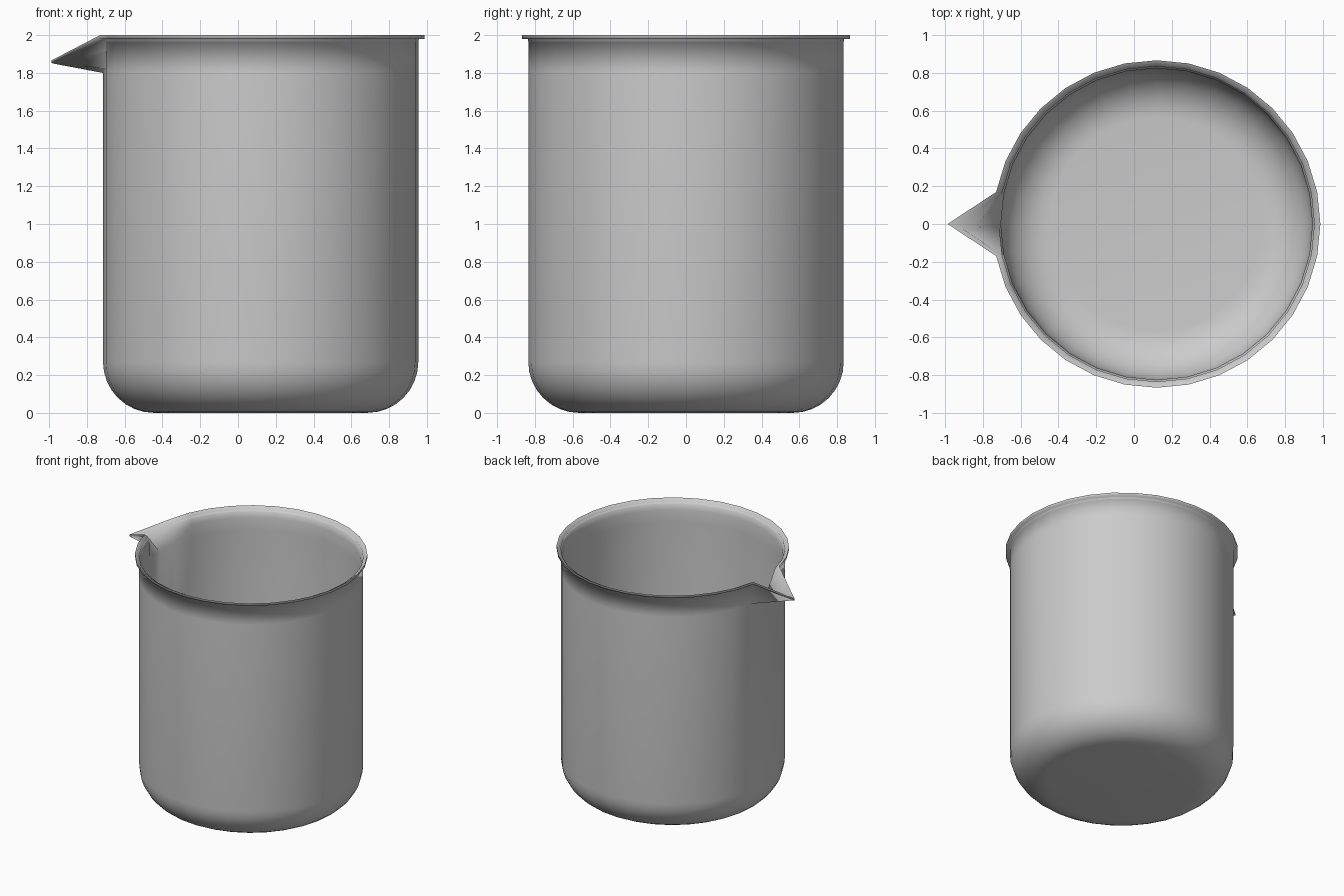
import bpy, bmesh, math

cube = bpy.data.objects.get("Cube")
if cube:
    bpy.data.objects.remove(cube, do_unlink=True)

SIDES = 32
CENTRE_X = 0.12
WALL, THICK, RIM = 0.835, 0.01, 0.867
ROUND = 0.27          # radius of the rounded base corner
STEPS = 8


def base_corner(inset):
    """Quarter round from the flat base up to the wall, as (radius, z)."""
    rad = ROUND - inset
    pts = []
    for k in range(STEPS + 1):
        a = math.pi / 2 * k / STEPS
        pts.append((WALL - ROUND + rad * math.sin(a), ROUND - rad * math.cos(a)))
    return pts


# Cross-section: outside base to lip, then back down the inside
outer = base_corner(0)
inner = base_corner(THICK)[::-1]
lip = [(WALL, 1.81), (WALL, 1.98), (RIM, 1.98), (RIM, 2.0),
       (WALL + 0.004, 1.985), (WALL - THICK, 1.92), (WALL - THICK, 1.82)]
# The same lip points drawn out into the pouring spout
spout_lip = [(WALL, 1.80), (1.09, 1.848), (1.107, 1.853), (1.107, 1.867),
             (1.065, 1.863), (0.95, 1.838), (WALL - THICK, 1.815)]

# Body, with one column pulled out for the spout
bm = bmesh.new()
columns = []
for i in range(SIDES):
    a = 2 * math.pi * i / SIDES
    profile = outer + (spout_lip if i == SIDES // 2 else lip) + inner
    columns.append([bm.verts.new((CENTRE_X + r * math.cos(a), r * math.sin(a), z))
                    for r, z in profile])

for i, col in enumerate(columns):
    nxt = columns[(i + 1) % SIDES]
    for j in range(len(col) - 1):
        bm.faces.new((col[j], nxt[j], nxt[j + 1], col[j + 1]))

# Flat base, outside and inside
bm.faces.new([c[0] for c in reversed(columns)])
bm.faces.new([c[-1] for c in columns])
bmesh.ops.recalc_face_normals(bm, faces=bm.faces)

mesh = bpy.data.meshes.new("beaker")
bm.to_mesh(mesh)
bm.free()
beaker = bpy.data.objects.new("beaker", mesh)
bpy.context.collection.objects.link(beaker)

# Single grey material
grey = bpy.data.materials.new("grey")
grey.use_nodes = True
colour = (0.6, 0.6, 0.6, 1)
grey.diffuse_color = colour
grey.node_tree.nodes["Principled BSDF"].inputs["Base Color"].default_value = colour
mesh.materials.append(grey)

# Smooth shading, keeping only the lip edge sharp
bpy.ops.object.select_all(action='DESELECT')
beaker.select_set(True)
bpy.context.view_layer.objects.active = beaker
bpy.ops.object.shade_smooth_by_angle(angle=math.radians(95))
